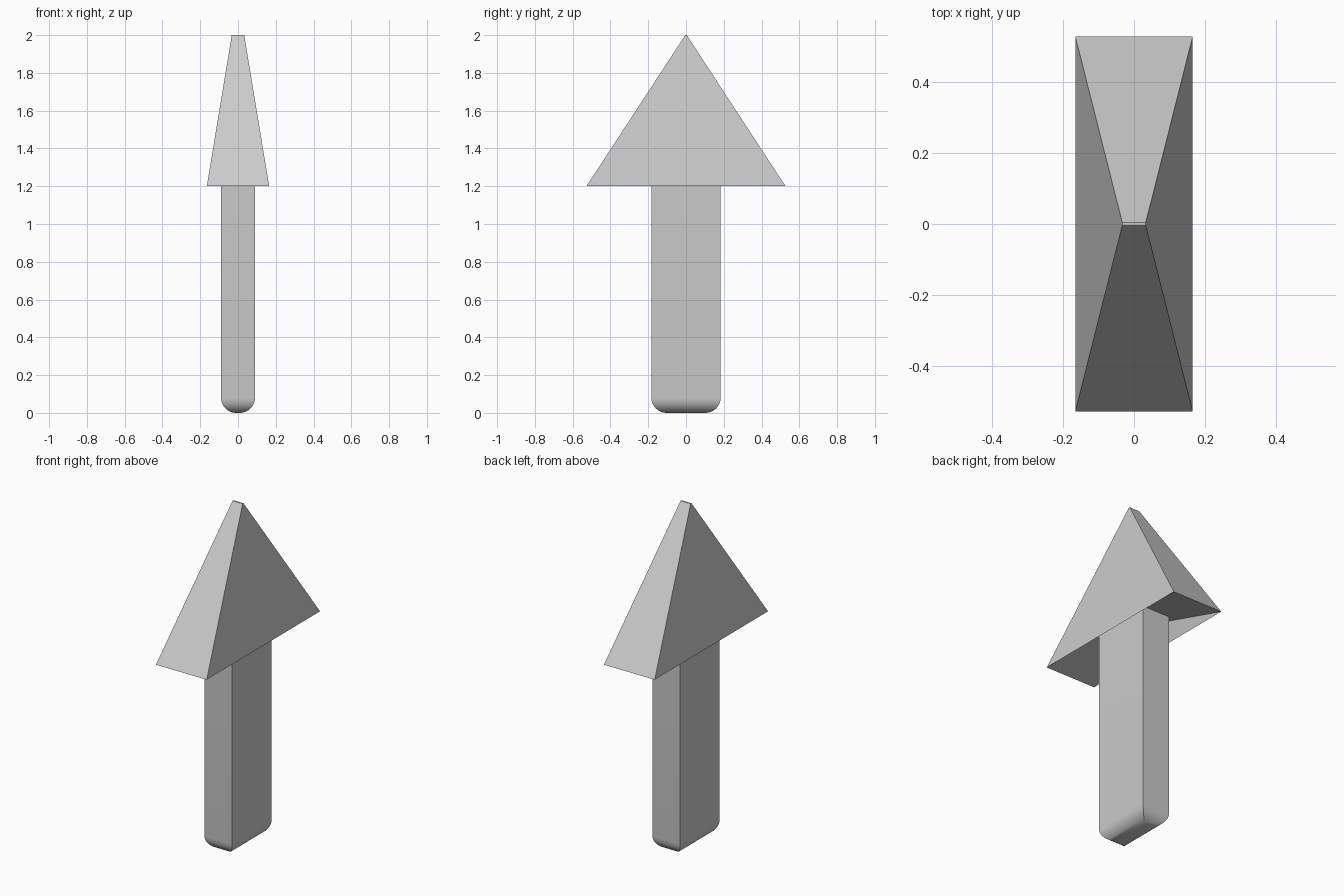
import bpy
import bmesh
import math

cube = bpy.data.objects.get("Cube")
if cube:
    bpy.data.objects.remove(cube, do_unlink=True)

grey = bpy.data.materials.new("plain_grey")
grey.use_nodes = True
grey.diffuse_color = (0.6, 0.6, 0.6, 1)
grey.node_tree.nodes["Principled BSDF"].inputs["Base Color"].default_value = (0.6, 0.6, 0.6, 1)


def add_part(name, bm):
    bmesh.ops.recalc_face_normals(bm, faces=bm.faces)
    mesh = bpy.data.meshes.new(name)
    bm.to_mesh(mesh)
    bm.free()
    mesh.materials.append(grey)
    obj = bpy.data.objects.new(name, mesh)
    bpy.context.collection.objects.link(obj)
    return obj


def rectangle(bm, half_x, half_y, z):
    corners = ((-1, -1), (1, -1), (1, 1), (-1, 1))
    return [bm.verts.new((sx * half_x, sy * half_y, z)) for sx, sy in corners]


# Wedge-shaped head with a shallow hollow underneath
bm = bmesh.new()
base = rectangle(bm, 0.165, 0.527, 1.2)
top = rectangle(bm, 0.033, 0.004, 2.0)
ridge = [bm.verts.new((x, 0, 1.34)) for x in (-0.123, 0.123)]
bm.faces.new(top)
for i in range(4):
    j = (i + 1) % 4
    bm.faces.new((base[i], base[j], top[j], top[i]))
bm.faces.new((base[0], base[1], ridge[1], ridge[0]))
bm.faces.new((base[2], base[3], ridge[0], ridge[1]))
bm.faces.new((base[1], base[2], ridge[1]))
bm.faces.new((base[3], base[0], ridge[0]))
add_part("head", bm)

# Straight shaft, running into the head, with a rounded foot
bm = bmesh.new()
foot = rectangle(bm, 0.09, 0.183, 0)
neck = rectangle(bm, 0.09, 0.183, 1.4)
bm.faces.new(foot)
bm.faces.new(neck)
for i in range(4):
    j = (i + 1) % 4
    bm.faces.new((foot[i], foot[j], neck[j], neck[i]))
bmesh.ops.recalc_face_normals(bm, faces=bm.faces)
foot_edges = [e for e in bm.edges if all(v.co.z < 0.01 for v in e.verts)]
bmesh.ops.bevel(bm, geom=foot_edges, offset=0.08, segments=8, profile=0.5,
                affect='EDGES', clamp_overlap=True)
shaft = add_part("shaft", bm)
bpy.ops.object.select_all(action='DESELECT')
shaft.select_set(True)
bpy.context.view_layer.objects.active = shaft
bpy.ops.object.shade_smooth_by_angle(angle=math.radians(30))
